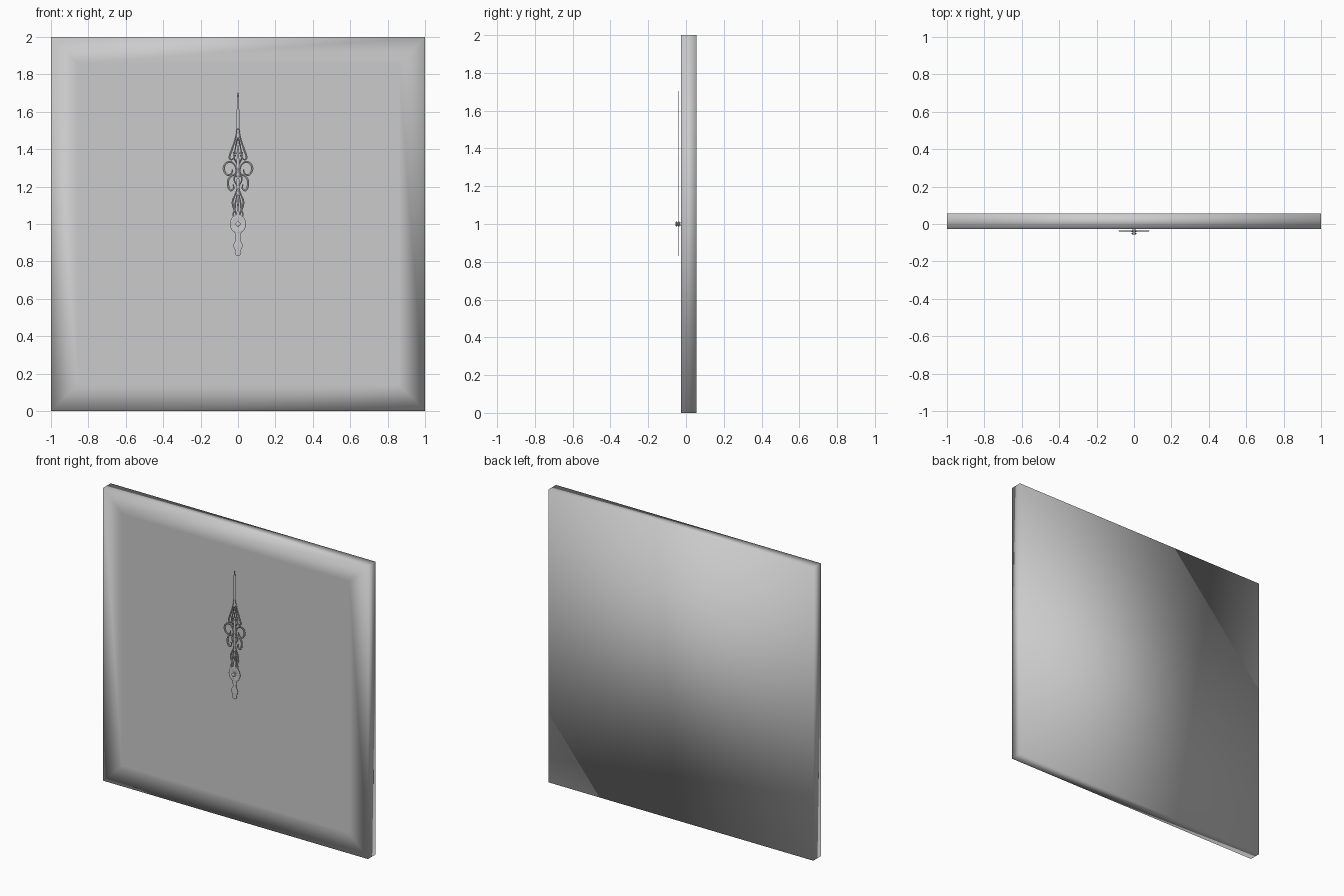
import bpy, bmesh, math
from mathutils import Vector, Matrix

if "Cube" in bpy.data.objects:
    bpy.data.objects.remove(bpy.data.objects["Cube"])

HAND_Y, HAND_T = -0.038, 0.004


def finish(bm, name, smooth=True, sharp=True):
    bmesh.ops.recalc_face_normals(bm, faces=bm.faces)
    me = bpy.data.meshes.new(name)
    bm.to_mesh(me)
    bm.free()
    ob = bpy.data.objects.new(name, me)
    bpy.context.collection.objects.link(ob)
    bpy.context.view_layer.objects.active = ob
    for o in bpy.context.selected_objects:
        o.select_set(False)
    ob.select_set(True)
    if smooth and sharp:
        bpy.ops.object.shade_smooth_by_angle(angle=math.radians(35))
    elif smooth:
        bpy.ops.object.shade_smooth()
    return ob


def smooth_path(pts, closed=False, steps=5):
    # Catmull-Rom through the control points
    p = [Vector(q) for q in pts]
    n = len(p)
    get = (lambda i: p[i % n]) if closed else (lambda i: p[min(max(i, 0), n - 1)])
    out = []
    for i in range(n if closed else n - 1):
        a, b, c, d = (get(i + k) for k in (-1, 0, 1, 2))
        for s in range(steps):
            t = s / steps
            out.append(0.5 * (2 * b + (c - a) * t + (2 * a - 5 * b + 4 * c - d) * t * t
                              + (3 * b - a - 3 * c + d) * t ** 3))
    if not closed:
        out.append(p[-1])
    return out


def ribbon(bm, pts, width, closed=False, mirror=True):
    # metal strip with a ridged front, following a path in x, z
    path = smooth_path(pts, closed)
    n = len(path)
    for sx in ((1, -1) if mirror else (1,)):
        rings = []
        for i, c in enumerate(path):
            a = path[(i - 1) % n] if closed else path[max(i - 1, 0)]
            b = path[(i + 1) % n] if closed else path[min(i + 1, n - 1)]
            t = (b - a).normalized()
            w = width / 2
            if not closed:
                w *= 0.45 + 0.55 * math.sin(math.pi * i / (n - 1))
            ring = []
            for u, y in ((-1, HAND_T / 2), (-1, 0), (0, -HAND_T / 2), (1, 0), (1, HAND_T / 2)):
                q = c + Vector((-t.y, t.x)) * w * u
                ring.append(bm.verts.new((q.x * sx, HAND_Y + y, q.y)))
            rings.append(ring)
        for i in range(n if closed else n - 1):
            r, s = rings[i], rings[(i + 1) % n]
            for k in range(5):
                bm.faces.new((r[k], r[(k + 1) % 5], s[(k + 1) % 5], s[k]))
        if not closed:
            bm.faces.new(rings[0])
            bm.faces.new(rings[-1])


def oval(x, z, rx, rz, n=10):
    return [(x + rx * math.cos(2 * math.pi * i / n), z + rz * math.sin(2 * math.pi * i / n))
            for i in range(n)]


def blade(bm, prof):
    # solid symmetric piece: (z, half width) profile with a central ridge
    rows = [[bm.verts.new((x, HAND_Y + y, z)) for x, y in
             ((-w, HAND_T / 2), (-w, 0), (0, -HAND_T / 2), (w, 0), (w, HAND_T / 2))] for z, w in prof]
    for r, s in zip(rows, rows[1:]):
        for k in range(5):
            bm.faces.new((r[k], r[(k + 1) % 5], s[(k + 1) % 5], s[k]))
    bm.faces.new(rows[0])
    bm.faces.new(rows[-1])


# clock plate with an inset front, shaded softly over its edges
bm = bmesh.new()
bmesh.ops.create_cube(bm, size=1, matrix=Matrix.Translation((0, 0.0145, 1)) @ Matrix.Diagonal((2, 0.081, 2, 1)))
front = [f for f in bm.faces if f.calc_center_median().y < -0.02]
bmesh.ops.inset_region(bm, faces=front, thickness=0.2)
finish(bm, "clock_plate", sharp=False)

# needle tip, stem and tail
bm = bmesh.new()
blade(bm, [(1.46, 0.011), (1.50, 0.008), (1.67, 0.006), (1.69, 0.004), (1.703, 0.001)])
blade(bm, [(1.03, 0.012), (1.06, 0.007), (1.10, 0.005), (1.17, 0.007), (1.20, 0.010),
           (1.25, 0.006), (1.30, 0.010), (1.36, 0.006), (1.42, 0.003)])
blade(bm, [(0.83, 0.008), (0.835, 0.014), (0.847, 0.018), (0.858, 0.013), (0.866, 0.020),
           (0.882, 0.026), (0.898, 0.021), (0.915, 0.012), (0.94, 0.014), (0.97, 0.022)])
finish(bm, "hand_stem")

# open scrollwork of the hand
bm = bmesh.new()
ribbon(bm, [(0.004, 1.51), (0.016, 1.45), (0.032, 1.40), (0.046, 1.355), (0.03, 1.345), (0.012, 1.37)], 0.010)
ribbon(bm, [(0.003, 1.46), (0.015, 1.40), (0.022, 1.36), (0.008, 1.325)], 0.007)
ribbon(bm, [(0.006, 1.27), (0.018, 1.315), (0.045, 1.333), (0.07, 1.318), (0.075, 1.288),
            (0.056, 1.262), (0.035, 1.270), (0.03, 1.29)], 0.012)
ribbon(bm, [(0.004, 1.25), (0.025, 1.262), (0.05, 1.24), (0.053, 1.205), (0.04, 1.18),
            (0.024, 1.19), (0.026, 1.212)], 0.012)
ribbon(bm, [(0.0, 1.30), (0.014, 1.27), (0.02, 1.235), (0.006, 1.205)], 0.009)
ribbon(bm, [(0.004, 1.19), (0.014, 1.16), (0.028, 1.125), (0.026, 1.095), (0.012, 1.06), (0.012, 1.04)], 0.010)
ribbon(bm, [(0.002, 1.16), (0.012, 1.125), (0.018, 1.075), (0.027, 1.05), (0.02, 1.03)], 0.009)
ribbon(bm, [(-0.026, 1.382), (0, 1.378), (0.026, 1.382)], 0.007, mirror=False)
finish(bm, "hand_scrollwork")

# boss around the pivot with a raised rim
bm = bmesh.new()
ring = [[bm.verts.new((x, HAND_Y + y, z)) for x, z in oval(0, 1, 0.043 * s, 0.050 * s, 32)]
        for s, y in ((1, 0.002), (1, -0.001), (0.88, -0.003), (0.7, -0.001))]
for a, b in zip(ring, ring[1:]):
    for i in range(32):
        j = (i + 1) % 32
        bm.faces.new((a[i], a[j], b[j], b[i]))
bm.faces.new(ring[0])
bm.faces.new(ring[-1])
finish(bm, "hand_boss")

# pivot pin: shaft, collar and domed head
bm = bmesh.new()
prof = [(0.008, -0.02), (0.008, -0.034), (0.014, -0.036), (0.014, -0.043), (0.007, -0.044),
        (0.007, -0.048), (0.013, -0.049), (0.013, -0.053), (0.008, -0.0555)]
N = 24
rows = [[bm.verts.new((r * math.cos(2 * math.pi * i / N), y, 1 + r * math.sin(2 * math.pi * i / N)))
         for i in range(N)] for r, y in prof]
for a, b in zip(rows, rows[1:]):
    for i in range(N):
        j = (i + 1) % N
        bm.faces.new((a[i], a[j], b[j], b[i]))
bm.faces.new(rows[0])
bm.faces.new(rows[-1])
finish(bm, "pivot_pin")
